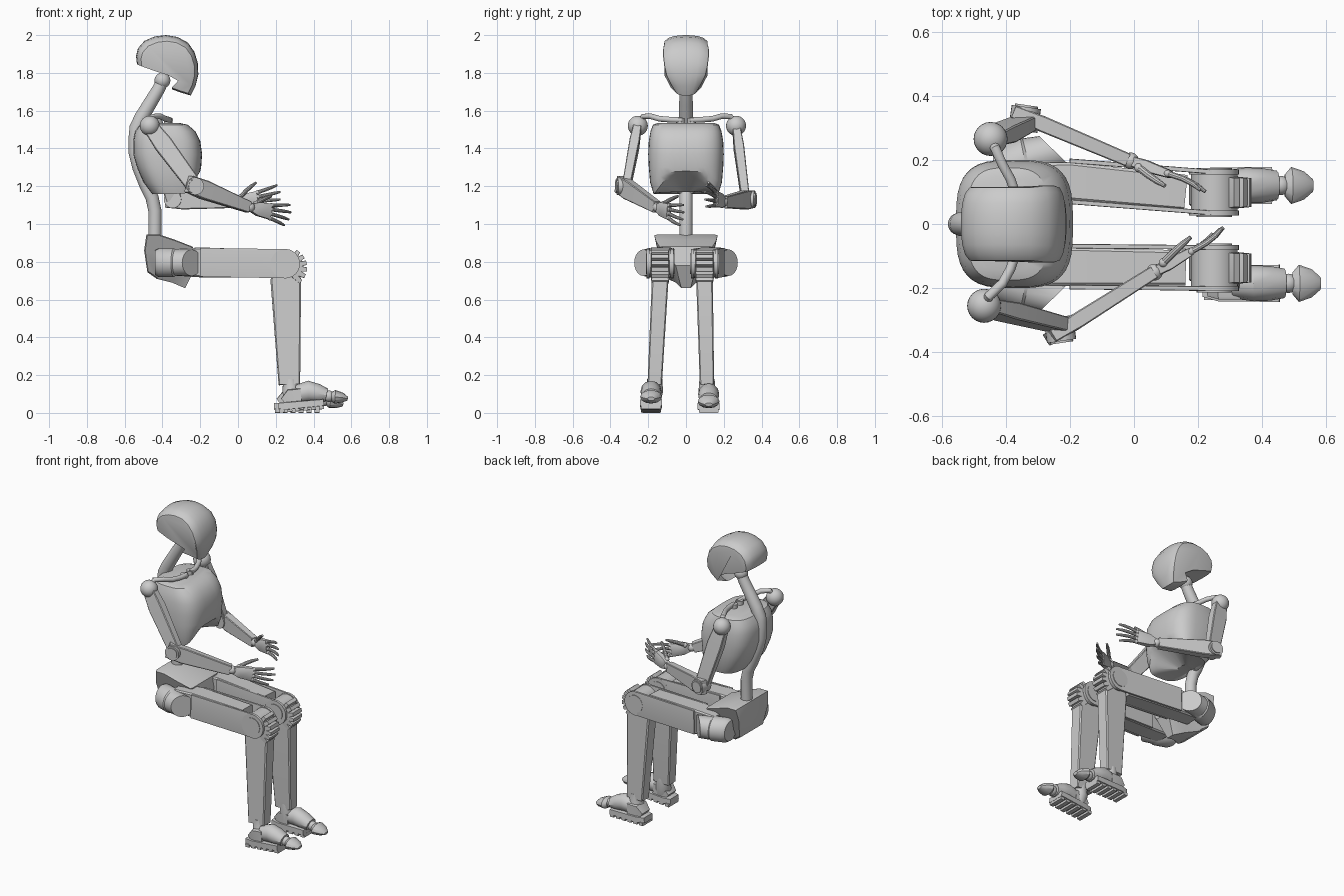
import bpy, bmesh
from math import sin, cos, pi, radians, copysign
from mathutils import Vector as V

if "Cube" in bpy.data.objects:
    bpy.data.objects.remove(bpy.data.objects["Cube"])


def loft(name, rings):
    """Skin a list of equal-length point rings and cap both ends."""
    bm = bmesh.new()
    rows = [[bm.verts.new(p) for p in r] for r in rings]
    n = len(rows[0])
    for a, b in zip(rows, rows[1:]):
        for i in range(n):
            j = (i + 1) % n
            bm.faces.new((a[i], a[j], b[j], b[i]))
    bm.faces.new(rows[0])
    bm.faces.new(rows[-1][::-1])
    bmesh.ops.recalc_face_normals(bm, faces=bm.faces)
    me = bpy.data.meshes.new(name)
    bm.to_mesh(me)
    bm.free()
    ob = bpy.data.objects.new(name, me)
    bpy.context.collection.objects.link(ob)
    return ob


def circle(n):
    return [(cos(2 * pi * i / n), sin(2 * pi * i / n)) for i in range(n)]


BOX = [(1, .9), (.85, 1), (-.85, 1), (-1, .9), (-1, -.9), (-.85, -1), (.85, -1), (1, -.9)]
ROUND = circle(24)


def path(name, pts, sizes, sec=ROUND, up=(0, 0, 1)):
    """Sweep a section along points; sizes are radius or (side, up)."""
    pts = [V(p) for p in pts]
    rings = []
    for k, p in enumerate(pts):
        t = (pts[min(k + 1, len(pts) - 1)] - pts[max(k - 1, 0)]).normalized()
        u = V(up)
        u = (u - t * u.dot(t)).normalized()
        s = t.cross(u)
        z = sizes[k] if isinstance(sizes, list) else sizes
        w, h = z if isinstance(z, tuple) else (z, z)
        rings.append([p + s * a * w + u * b * h for a, b in sec])
    return loft(name, rings)


def ball(name, c, r):
    bpy.ops.mesh.primitive_uv_sphere_add(segments=24, ring_count=14, radius=r, location=c)
    bpy.context.object.name = name


def shell(name, prof, layers, pivot):
    """Side profile (x, z, half width) stacked across y, shrinking to a pivot."""
    loft(name, [[(pivot[0] + (x - pivot[0]) * s, t * w, pivot[1] + (z - pivot[1]) * s)
                 for x, z, w in prof] for t, s in layers])


# head: domed helmet with flatter side panels and a narrow jaw
head = [(-.535, 1.845, .095), (-.54, 1.89, .10), (-.53, 1.93, .10), (-.495, 1.97, .10),
        (-.44, 1.993, .10), (-.38, 2.0, .10), (-.32, 1.99, .10), (-.265, 1.96, .105),
        (-.23, 1.91, .105), (-.212, 1.85, .10), (-.21, 1.79, .09), (-.225, 1.73, .068),
        (-.25, 1.68, .045), (-.30, 1.695, .055), (-.35, 1.713, .07), (-.31, 1.755, .085),
        (-.37, 1.79, .10), (-.45, 1.815, .10)]
LAY = [(1.15, .82), (1.13, .86), (.95, .93), (.65, .975), (.3, .995)]
shell("head", head, [(-t, s) for t, s in LAY] + [(0, 1)] + LAY[::-1], (-.35, 1.77))

# neck and spine
ball("neck_joint", (-.40, 1.76, 0)[:1] + (0, 1.76), .042)
path("neck_and_spine", [(-.39, 0, 1.78), (-.42, 0, 1.715), (-.465, 0, 1.64), (-.51, 0, 1.565),
     (-.537, 0, 1.51), (-.545, 0, 1.45), (-.545, 0, 1.38), (-.525, 0, 1.30), (-.485, 0, 1.2),
     (-.455, 0, 1.14), (-.44, 0, 1.07), (-.44, 0, .92)],
     [.033, .034, .036, .038, .038] + [.035] * 7, up=(0, 1, 0))

# chest: squarish rings with an arched lower front edge
def chest_ring(z, xb, xf, hw, arch=0):
    ring = []
    for c, s in circle(40):
        a, b = [copysign(abs(q) ** .62, q) for q in (c, s)]
        ring.append(((xb + xf) / 2 + a * (xf - xb) / 2, b * hw, z + arch * max(0, c) ** 3))
    return ring

loft("chest", [chest_ring(*r) for r in [
    (1.535, -.49, -.31, .15), (1.525, -.52, -.265, .175), (1.49, -.545, -.225, .188),
    (1.44, -.555, -.2, .197), (1.37, -.555, -.19, .2), (1.30, -.535, -.195, .197),
    (1.22, -.50, -.20, .19, .06), (1.16, -.455, -.215, .172, .11), (1.165, -.44, -.25, .14, .08),
    (1.17, -.44, -.36, .04)]])

# pelvis
pelvis = [(-.485, .945, .168), (-.42, .945, .168), (-.33, .915, .16), (-.24, .88, .14),
          (-.22, .78, .06), (-.28, .66, .028), (-.35, .69, .06), (-.43, .71, .11),
          (-.48, .745, .125), (-.497, .86, .15)]
shell("pelvis", pelvis, [(-1, .95), (-.9, 1), (0, 1), (.9, 1), (1, .95)], (-.38, .84))


def finger(name, base, d, bend, length, r):
    pts = [base, base + d * length * .45, base + d * length * .75 + bend * .006,
           base + d * length + bend * .016]
    path(name, pts, [r, r * .95, r * .85, r * .55], circle(10), up=(.1, .3, 1))
    ball(name + "_knuckle", base, r * 1.2)


def arm(tag, s, shoulder, elbow, wrist, tip):
    shoulder, elbow, wrist, tip = map(V, (shoulder, elbow, wrist, tip))
    # collar bar and shoulder
    path("collar_bar" + tag, [(-.36, s * .02, 1.55), (-.365, s * .08, 1.552), (-.385, s * .14, 1.557),
         (-.41, s * .185, 1.57), shoulder + V((.015, -s * .03, .05)), shoulder], .015)
    path("collar_peg" + tag, [(-.37, s * .03, 1.5), (-.37, s * .03, 1.56)], .022, up=(1, 0, 0))
    ball("shoulder" + tag, shoulder, .053)
    # upper arm, elbow and forearm
    low = elbow + V((0, -s * .02, 0))
    path("upper_arm" + tag, [shoulder, shoulder.lerp(low, .3), low],
         [(.02, .04), (.027, .05), (.022, .042)], BOX, up=(.9, 0, .4))
    ax = V((.15, s, 0)).normalized()
    path("elbow" + tag, [elbow - ax * .045, elbow + ax * .03], .046)
    path("elbow_cap" + tag, [elbow + ax * .028, elbow + ax * .036], .036)
    d = (wrist - elbow).normalized()
    path("forearm" + tag, [elbow - d * .04, elbow + d * .06, wrist],
         [(.02, .045), (.025, .05), (.021, .03)], BOX)
    # hand
    d = (tip - wrist).normalized()
    u = V((0, 0, 1)) - d * d.z
    u.normalize()
    inn = d.cross(u) * (1 if d.cross(u).y * s < 0 else -1)
    ball("wrist" + tag, wrist + d * .01, .026)
    path("palm" + tag, [wrist + d * .02, wrist + d * .06, wrist + d * .135],
         [(.016, .022), (.019, .036), (.013, .042)], BOX)
    for i, ln in enumerate((.105, .125, .13, .12)):
        o = i - 1.5
        finger(f"finger_{i}" + tag, wrist + d * .137 + u * o * .023,
               (d + u * o * .13).normalized(), inn, ln, .010)
    finger("thumb" + tag, wrist + d * .045 + u * .025 + inn * .012,
           (d * .8 + u * .55 + inn * .25).normalized(), d, .11, .012)


arm("_right", -1, (-.467, -.255, 1.52), (-.23, -.335, 1.2), (.055, -.155, 1.09), (.295, -.02, 1.04))
arm("_left", 1, (-.447, .265, 1.52), (-.34, .335, 1.13), (-.02, .2, 1.115), (.23, .115, 1.15))


def leg(tag, s, ky, fy, dx, dz):
    # hip drum with a mitred outer end
    rings = []
    for x, y, r, tilt in [(-.44, .165, .065, 0), (-.42, .17, .076, 0), (-.34, .195, .076, .2),
                          (-.33, .197, .07, .25), (-.245, .225, .07, .72)]:
        rings.append([(x - a * r * tilt, s * (y + a * r * .7 if tilt > .5 else s * s * (y + a * r)),
                       .795 + b * r) for a, b in ROUND])
    loft("hip_drum" + tag, rings)
    # thigh with outer and inner knee plates
    path("thigh" + tag, [(-.34, s * .135, .797), (-.2, s * .133, .797), (.16, ky, .79)],
         [(.055, .07), (.06, .079), (.055, .073)], BOX)
    for side, e in (("outer", s), ("inner", -s)):
        o = e * .064
        path(f"thigh_plate_{side}" + tag, [(-.2, s * .133 + o, .797), (.25, ky + o, .79)],
             [(.007, .076), (.007, .077)], BOX)
        path(f"knee_disc_{side}" + tag, [(.25, ky + o - .008, .79), (.25, ky + o + .008, .79)], .078)
        path(f"knee_bolt_{side}" + tag, [(.25, ky + o, .79), (.25, ky + o + e * .012, .79)], .055)
    path("knee_drum" + tag, [(.25, ky - .058, .79), (.25, ky + .058, .79)], .072)
    # ribbed kneecap
    for i in range(6):
        a = radians(-46 + 20 * i)
        c = V((.255 + .095 * cos(a), ky, .77 + .09 * sin(a)))
        n = V((cos(a), 0, sin(a)))
        path(f"kneecap_rib_{i}" + tag, [c - n * .035, c + n * .016],
             [(.05, .017), (.045, .011)], BOX, up=(-sin(a), 0, cos(a)))
    # shin and ankle
    ay = ky * .4 + fy * .6
    path("shin" + tag, [(.252, ky, .77), (.253, ky, .70), (.272, ay, .15)],
         [(.042, .07), (.044, .081), (.038, .057)], BOX, up=(1, 0, 0))
    path("ankle" + tag, [(.28 + dx / 2, fy, .06), (.28, ay, .12), (.28, ay, .18)],
         [.05, .045, .04], up=(1, 0, 0))
    # foot: sole, treads, instep, toe joint, toe cap
    def f(x, z):
        return (x + dx, fy, z + dz * (x - .19) / .3)
    path("sole" + tag, [f(.19, .035), f(.24, .033), f(.43, .035)],
         [(.042, .018), (.056, .02), (.058, .018)], BOX)
    for i in range(6):
        x = .195 + .042 * i
        path(f"tread_{i}" + tag, [f(x, .011), f(x + .026, .011)], (.052, .011), BOX)
    path("heel" + tag, [f(.215, .06), f(.25, .085), f(.31, .085)],
         [(.04, .018), (.05, .035), (.05, .035)], BOX)
    path("instep" + tag, [f(.29, .09), f(.35, .10), f(.40, .085), f(.445, .072)],
         [(.048, .05), (.056, .057), (.054, .05), (.046, .036)], circle(12))
    ball("toe_joint" + tag, f(.457, .066), .03)
    path("toe_cap" + tag, [f(.47, .062), f(.49, .06), f(.53, .052), f(.557, .044)],
         [(.034, .025), (.058, .036), (.044, .026), (.02, .01)], circle(12))


leg("_right", -1, -.137, -.185, .024, .025)
leg("_left", 1, .098, .12, 0, 0)

# smooth shading with crisp edges
for ob in bpy.context.scene.objects:
    ob.select_set(True)
    bpy.context.view_layer.objects.active = ob
bpy.ops.object.shade_smooth_by_angle(angle=radians(32))
